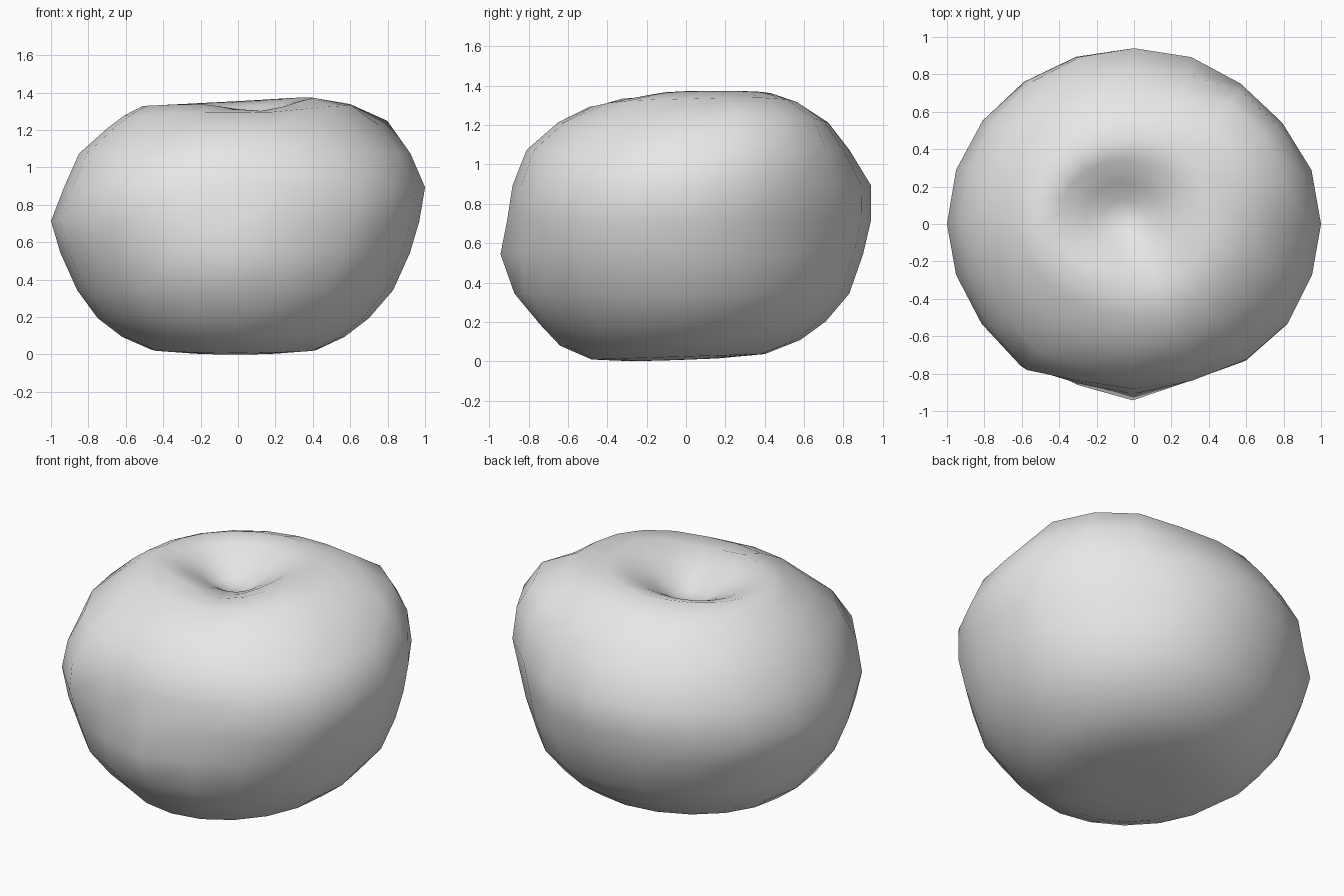
import bpy, bmesh, math
from mathutils import Vector

SEGMENTS = 20

# Rings from underside to dimple: height, then reach to -x, +x, -y, +y
RINGS = [
    (0.015, -0.25, 0.22, -0.27, 0.16),
    (0.03, -0.46, 0.42, -0.48, 0.40),
    (0.10, -0.62, 0.57, -0.64, 0.58),
    (0.20, -0.75, 0.70, -0.74, 0.71),
    (0.35, -0.86, 0.83, -0.86, 0.83),
    (0.55, -0.95, 0.92, -0.88, 0.90),
    (0.72, -1.00, 0.97, -0.88, 0.94),
    (0.90, -0.93, 1.00, -0.88, 0.94),
    (1.08, -0.85, 0.92, -0.81, 0.83),
    (1.22, -0.70, 0.75, -0.65, 0.72),
    (1.31, -0.61, 0.60, -0.49, 0.58),
    (1.36, -0.51, 0.40, -0.34, 0.45),
    (1.33, -0.39, 0.27, -0.22, 0.34),
    (1.26, -0.26, 0.13, -0.11, 0.22),
    (1.20, -0.16, 0.04, -0.03, 0.13),
]

# Lumps and dents: centre, push, spread
LUMPS = [
    ((0.76, 0.28, 1.22), (0.08, 0.01, 0.03), 0.18),     # back left shoulder knob
    ((0.54, 0.52, 1.23), (0.08, 0.08, 0.02), 0.28),     # back left shoulder ridge
    ((0.68, 0.65, 0.75), (-0.04, -0.03, 0.0), 0.32),    # back left flat
    ((-0.10, -0.88, 0.57), (-0.01, -0.09, 0.0), 0.17),  # front nub
    ((-0.62, -0.66, 0.90), (-0.03, -0.08, 0.0), 0.20),  # front right nub
    ((-0.65, -0.68, 0.58), (-0.01, -0.02, 0.0), 0.25),  # front right bulge
    ((0.70, -0.62, 0.70), (0.04, -0.03, 0.0), 0.25),    # front left bulge
    ((0.10, -0.24, 1.36), (0.0, 0.0, -0.07), 0.20),     # notch in the lip
]


def shape(x, y, z):
    """Tilt the underside and lip, then apply the lumps."""
    p = Vector((x, y, z))
    low = max(0.0, 1 - z / 0.3)
    high = min(1.0, max(0.0, (z - 1.2) / 0.12))
    p.z += 0.035 * y * low + 0.05 * x * high
    base = p.copy()
    for centre, push, spread in LUMPS:
        d = (base - Vector(centre)).length / spread
        p += Vector(push) * math.exp(-d * d)
    return p


bm = bmesh.new()
loops = []
for z, x0, x1, y0, y1 in RINGS:
    # Wide rings are centred on the axis, dimple rings on their own middle
    wide = x1 > 0.35
    cx, cy = (0, 0) if wide else ((x0 + x1) / 2, (y0 + y1) / 2)
    loop = []
    for i in range(SEGMENTS):
        a = math.tau * i / SEGMENTS
        c, s = math.cos(a), math.sin(a)
        x = cx + c * ((x1 - cx) if c > 0 else (cx - x0))
        y = cy + s * ((y1 - cy) if s > 0 else (cy - y0))
        loop.append(bm.verts.new(shape(x, y, z)))
    loops.append(loop)

# Skin between rings
for a, b in zip(loops, loops[1:]):
    for i in range(SEGMENTS):
        j = (i + 1) % SEGMENTS
        bm.faces.new((a[i], a[j], b[j], b[i]))

# Close the underside and the bottom of the dimple
under = bm.verts.new((0, -0.05, 0.012))
pit = bm.verts.new((-0.06, 0.05, 1.18))
for i in range(SEGMENTS):
    j = (i + 1) % SEGMENTS
    bm.faces.new((loops[0][j], loops[0][i], under))
    bm.faces.new((loops[-1][i], loops[-1][j], pit))

# Stand on the ground
lowest = min(v.co.z for v in bm.verts)
bmesh.ops.translate(bm, verts=bm.verts, vec=(0, 0, -lowest))
bmesh.ops.recalc_face_normals(bm, faces=bm.faces)
for f in bm.faces:
    f.smooth = True

cube = bpy.data.objects.get("Cube")
if cube:
    bpy.data.objects.remove(cube, do_unlink=True)

mesh = bpy.data.meshes.new("fruit_body")
bm.to_mesh(mesh)
bm.free()
body = bpy.data.objects.new("fruit_body", mesh)
bpy.context.collection.objects.link(body)

# Plain pale grey
grey = bpy.data.materials.new("pale_grey")
grey.use_nodes = True
colour = (0.8, 0.8, 0.8, 1)
grey.diffuse_color = colour
for node in grey.node_tree.nodes:
    if node.type == 'BSDF_PRINCIPLED':
        node.inputs["Base Color"].default_value = colour
mesh.materials.append(grey)
